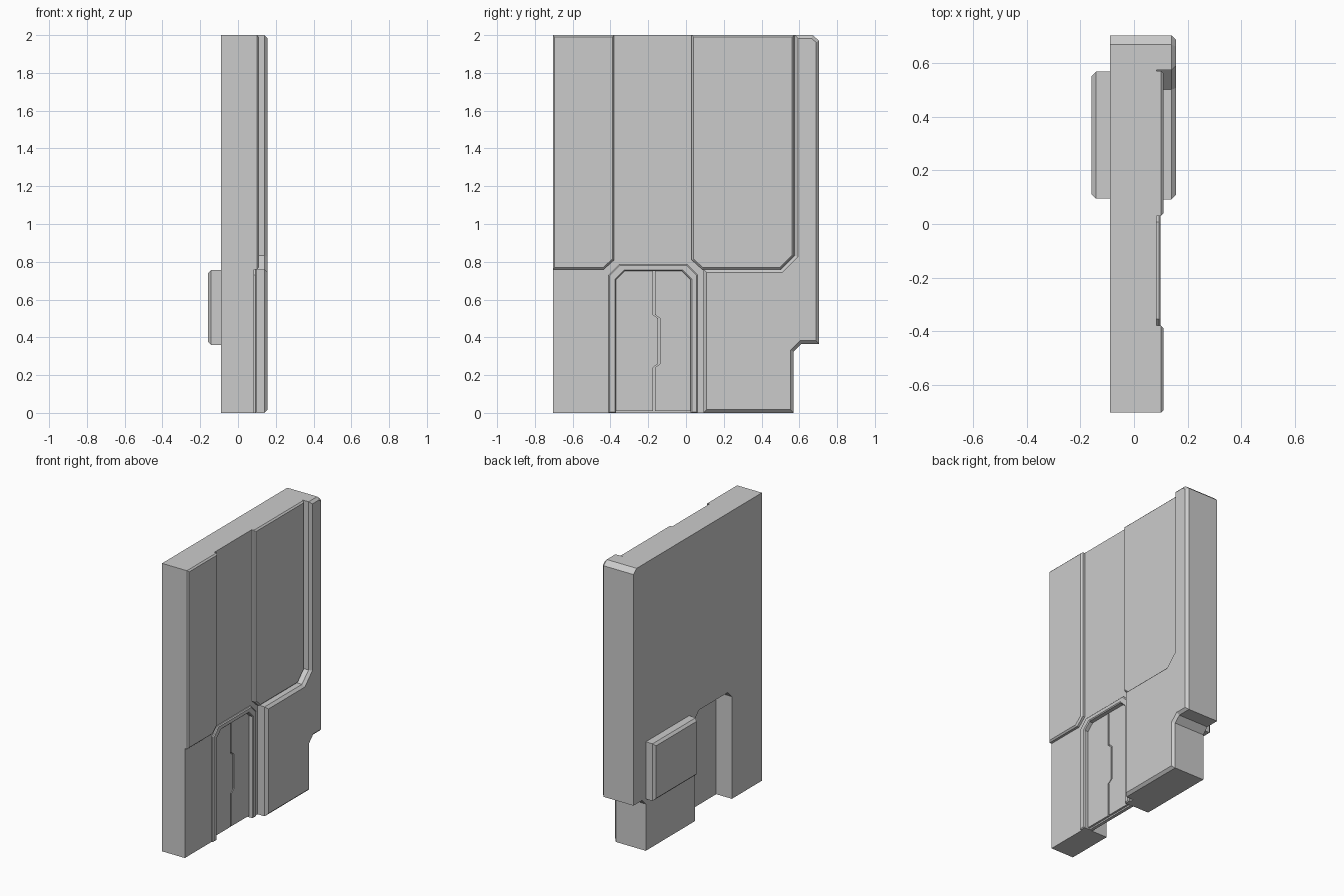
import bpy, bmesh
from mathutils import Vector

if "Cube" in bpy.data.objects:
    bpy.data.objects.remove(bpy.data.objects["Cube"])


def plate(name, outline, x0, x1, bevel=0.0):
    """Extrude a (y, z) outline from x0 to x1, chamfering the rim at x1."""
    bm = bmesh.new()
    side = 1 if x1 > x0 else -1
    xm = x1 - side * bevel
    face = bm.faces.new([bm.verts.new((x0, y, z)) for y, z in outline])
    new = bmesh.ops.extrude_face_region(bm, geom=[face], use_keep_orig=True)["geom"]
    bmesh.ops.translate(bm, vec=Vector((xm - x0, 0, 0)),
                        verts=[g for g in new if isinstance(g, bmesh.types.BMVert)])
    bmesh.ops.recalc_face_normals(bm, faces=bm.faces[:])
    if bevel:
        cap = [f for f in bm.faces if all(abs(v.co.x - xm) < 1e-6 for v in f.verts)]
        bmesh.ops.inset_region(bm, faces=cap, thickness=bevel, depth=bevel,
                               use_even_offset=True, use_boundary=True)
    mesh = bpy.data.meshes.new(name)
    bm.to_mesh(mesh)
    bm.free()
    obj = bpy.data.objects.new(name, mesh)
    bpy.context.collection.objects.link(obj)
    return obj


def arch(y0, y1, top, cut):
    """Open doorway path with clipped upper corners, left foot to right foot."""
    return [(y0, 0), (y0, top - cut), (y0 + cut, top),
            (y1 - cut, top), (y1, top - cut), (y1, 0)]


BASE = 0.085
# stepped right-hand edge shared by slab and raised trim
right_edge = [(0.57, 0), (0.57, 0.325), (0.61, 0.365), (0.705, 0.365),
              (0.705, 1.97), (0.67, 2)]

# main wall slab with doorway cut through it
plate("wall_slab", [(-0.705, 0)] + arch(-0.375, 0.03, 0.755, 0.045)
      + right_edge + [(-0.705, 2)], -0.09, BASE)

# raised upper panels
plate("left_panel", [(-0.705, 0.76), (-0.435, 0.76), (-0.38, 0.81),
                     (-0.38, 2), (-0.705, 2)], BASE, 0.111, 0.01)
plate("right_panel", [(0.03, 0.81), (0.085, 0.76), (0.5, 0.76), (0.572, 0.832),
                      (0.572, 2), (0.03, 2)], BASE, 0.111, 0.01)

# thick trim at lower right, running up the edge
plate("corner_trim", [(0.092, 0)] + right_edge
      + [(0.575, 2), (0.575, 0.832), (0.502, 0.76), (0.092, 0.76)], BASE, 0.157, 0.017)

# door surround
plate("door_frame", arch(-0.41, 0.062, 0.785, 0.055)
      + arch(-0.37, 0.025, 0.75, 0.045)[::-1], 0.05, 0.099, 0.006)

# two door leaves with a jogged seam over a backing sheet
seam = [(-0.175, 0.01), (-0.175, 0.24), (-0.148, 0.26),
        (-0.148, 0.5), (-0.175, 0.52), (-0.175, 0.752)]
gap = 0.011
plate("door_leaf_left", seam + [(-0.325, 0.752), (-0.372, 0.705), (-0.372, 0.01)],
      0.04, 0.066)
plate("door_leaf_right", [(y + gap, z) for y, z in seam]
      + [(-0.02, 0.752), (0.027, 0.705), (0.027, 0.01)], 0.04, 0.066)
plate("door_backing", arch(-0.374, 0.029, 0.754, 0.045), 0.03, 0.052)

# box on the rear
plate("rear_box", [(0.095, 0.36), (0.57, 0.36), (0.57, 0.757), (0.095, 0.757)],
      -0.09, -0.158, 0.016)
